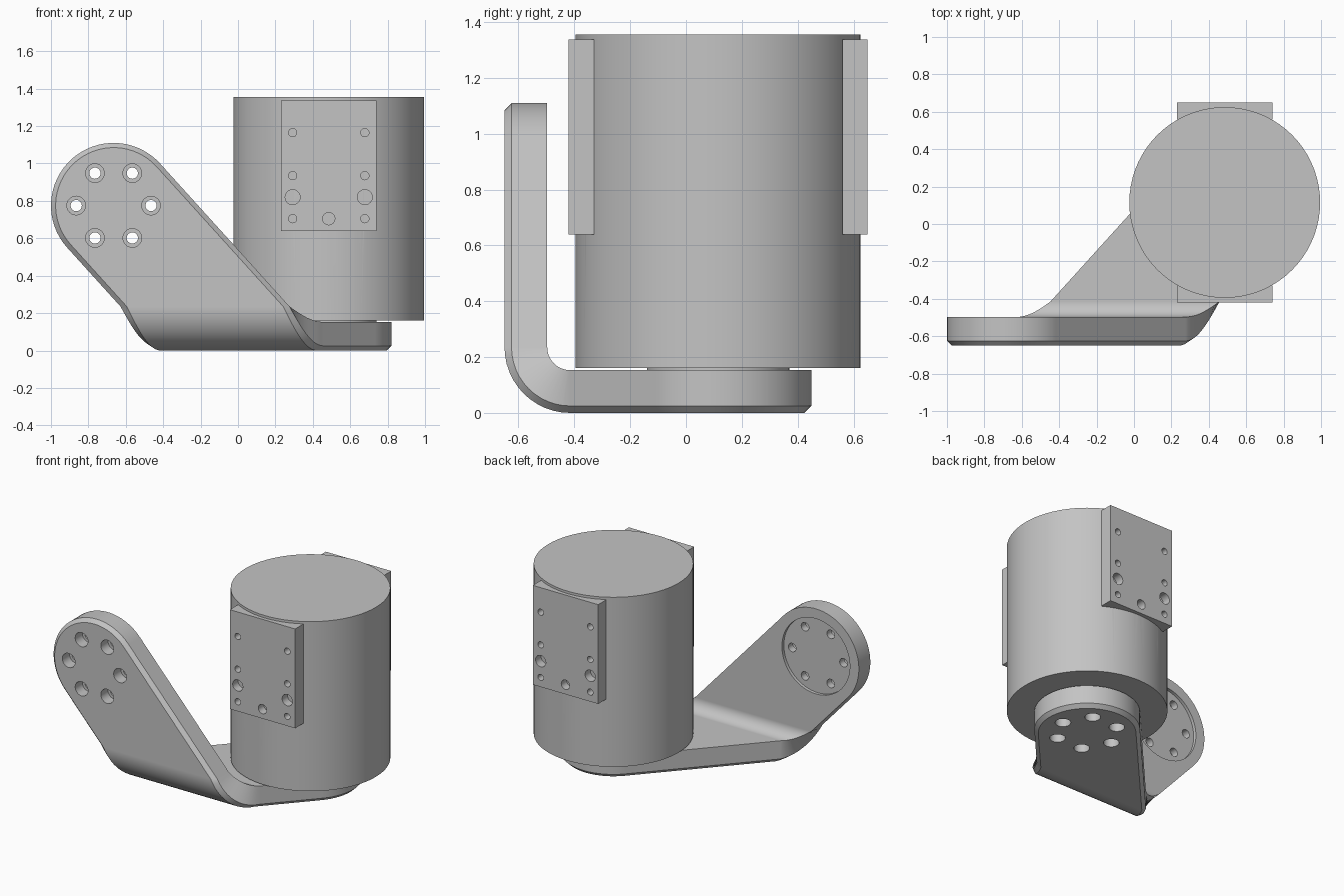
import bpy, bmesh, math
from mathutils import Matrix, Vector

if "Cube" in bpy.data.objects:
    bpy.data.objects.remove(bpy.data.objects["Cube"], do_unlink=True)

grey = bpy.data.materials.new("machined_grey")
grey.use_nodes = True
colour = (0.55, 0.55, 0.55, 1)
grey.diffuse_color = colour
grey.node_tree.nodes["Principled BSDF"].inputs["Base Color"].default_value = colour


def loft(bm, rings):
    """Skin a stack of matching rings and cap both ends."""
    loops = [[bm.verts.new(p) for p in ring] for ring in rings]
    n = len(loops[0])
    for a, b in zip(loops, loops[1:]):
        for i in range(n):
            j = (i + 1) % n
            bm.faces.new((a[i], a[j], b[j], b[i]))
    bm.faces.new(loops[0][::-1])
    bm.faces.new(loops[-1])


def turned(bm, profile, matrix, sides=24):
    """Turn (radius, height) pairs around the local z axis."""
    rings = []
    for r, h in profile:
        angles = [2 * math.pi * i / sides for i in range(sides)]
        rings.append([matrix @ Vector((r * math.cos(a), r * math.sin(a), h)) for a in angles])
    loft(bm, rings)


def finish(name, bm):
    bmesh.ops.recalc_face_normals(bm, faces=bm.faces)
    mesh = bpy.data.meshes.new(name)
    bm.to_mesh(mesh)
    bm.free()
    mesh.materials.append(grey)
    obj = bpy.data.objects.new(name, mesh)
    bpy.context.collection.objects.link(obj)
    return obj


def activate(obj):
    bpy.ops.object.select_all(action="DESELECT")
    bpy.context.view_layer.objects.active = obj
    obj.select_set(True)


def cut(obj, cutter):
    cutter.hide_render = True
    mod = obj.modifiers.new("holes", "BOOLEAN")
    mod.operation = "DIFFERENCE"
    mod.solver = "EXACT"
    mod.object = cutter
    activate(obj)
    bpy.ops.object.modifier_apply(modifier=mod.name)


def smooth(obj):
    activate(obj)
    bpy.ops.object.shade_smooth_by_angle(angle=math.radians(30))


# Main dimensions
MOTOR = Vector((0.485, 0.115, 0))
THICK, BEND_R, BEND_LEN = 0.153, 0.235, 0.2
BEND_Y = -0.65 + BEND_R
UPPER = Vector((-0.665, BEND_R - 0.775, 0))
FOOT = Vector((MOTOR.x, BEND_LEN + MOTOR.y - BEND_Y, 0))


# Bracket: flat pattern with rounded ends and a chamfered outer face
def capsule(r, height):
    axis = FOOT - UPPER
    heading = math.atan2(axis.y, axis.x)
    ring = []
    for centre, start in ((FOOT, -math.pi / 2), (UPPER, math.pi / 2)):
        for i in range(33):
            a = heading + start + math.pi * i / 32
            ring.append(centre + Vector((r * math.cos(a), r * math.sin(a), height)))
    return ring


bm = bmesh.new()
loft(bm, [capsule(0.31, 0), capsule(0.335, 0.025), capsule(0.335, THICK)])
bracket = finish("bent_bracket", bm)

# Round recess and six counterbored holes at each end
recess, bores = bmesh.new(), bmesh.new()
for end in (UPPER, FOOT):
    turned(recess, [(0.265, THICK - 0.022), (0.265, 0.3)], Matrix.Translation(end), 64)
    for k in range(6):
        a = math.radians(60 * k)
        spot = end + Vector((math.cos(a), math.sin(a), 0)) * 0.2
        turned(bores, [(0.05, -0.05), (0.05, 0.08), (0.03, 0.08), (0.03, 0.3)],
               Matrix.Translation(spot))
cutters = [finish("recess_cutter", recess), finish("bore_cutter", bores)]
for c in cutters:
    cut(bracket, c)

# Fold the flat pattern through a right angle
bm = bmesh.new()
bm.from_mesh(bracket.data)
STEPS = 12
for i in range(STEPS + 1):
    bmesh.ops.bisect_plane(bm, geom=bm.verts[:] + bm.edges[:] + bm.faces[:],
                           plane_co=(0, BEND_LEN * i / STEPS, 0), plane_no=(0, 1, 0))
for v in bm.verts:
    x, s, t = v.co
    turn = min(max(s / BEND_LEN, 0), 1) * math.pi / 2
    r = BEND_R - t
    v.co = (x,
            BEND_Y - r * math.cos(turn) + max(s - BEND_LEN, 0),
            BEND_R - r * math.sin(turn) - min(s, 0))
bm.to_mesh(bracket.data)
bm.free()
smooth(bracket)
bracket.modifiers.new("even_normals", "WEIGHTED_NORMAL").keep_sharp = True

# Motor body and the output disc below it
bm = bmesh.new()
turned(bm, [(0.51, 0.16), (0.51, 1.355)], Matrix.Translation(MOTOR), 72)
body = finish("motor_body", bm)
bm = bmesh.new()
turned(bm, [(0.255, 0.125), (0.255, 0.165)], Matrix.Translation(MOTOR), 64)
disc = finish("output_disc", bm)

# Mounting plates front and back, with blind holes running into the body
plates = []
for name, side in (("front_plate", -1), ("back_plate", 1)):
    bm = bmesh.new()
    centre = Vector((MOTOR.x, MOTOR.y + side * 0.49, 0.988))
    bmesh.ops.create_cube(bm, size=1, matrix=Matrix.Translation(centre)
                          @ Matrix.Diagonal((0.51, 0.09, 0.7, 1)))
    plate = finish(name, bm)
    holes = [(0, 0.705, 0.033)]
    for dx in (-0.193, 0.193):
        holes += [(dx, z, 0.022) for z in (0.705, 0.935, 1.165)] + [(dx, 0.82, 0.04)]
    bm = bmesh.new()
    for dx, z, r in holes:
        spot = Vector((MOTOR.x + dx, MOTOR.y + side * 0.535, z))
        turned(bm, [(r, -0.05), (r, 0.06)],
               Matrix.Translation(spot) @ Matrix.Rotation(side * math.pi / 2, 4, "X"))
    cutter = finish(name + "_cutter", bm)
    cutters.append(cutter)
    cut(plate, cutter)
    cut(body, cutter)
    plates.append(plate)

for obj in [body, disc] + plates:
    smooth(obj)
for c in cutters:
    bpy.data.objects.remove(c, do_unlink=True)
